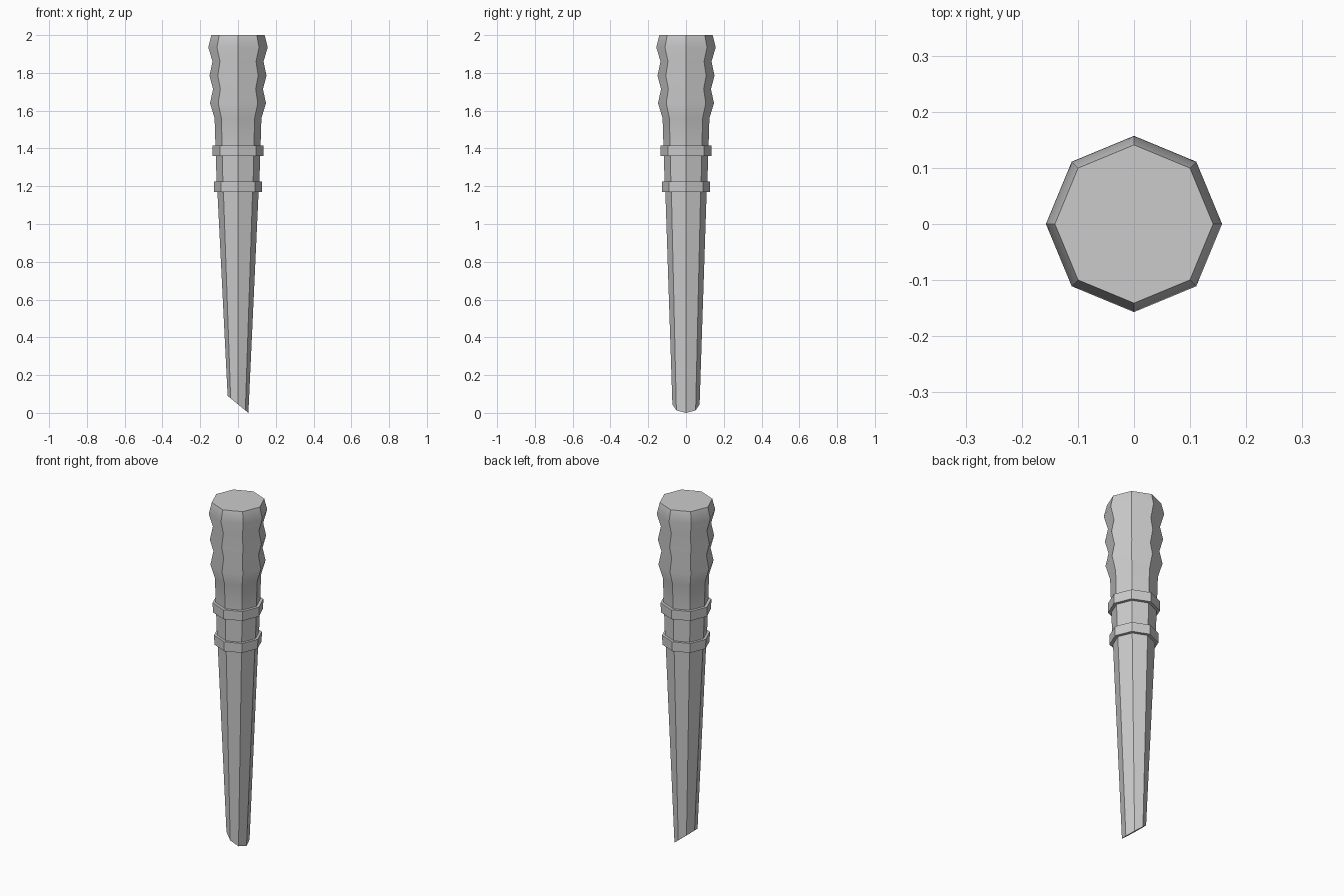
import bpy, bmesh, math

if "Cube" in bpy.data.objects:
    bpy.data.objects.remove(bpy.data.objects["Cube"])


def loft(name, rings):
    """Eight-sided closed solid; ring = (x radius, y radius, z, slant along x)."""
    bm = bmesh.new()
    loops = []
    for rx, ry, z, slant in rings:
        loop = []
        for i in range(8):
            a = i * math.pi / 4
            x = rx * math.cos(a)
            loop.append(bm.verts.new((x, ry * math.sin(a), z + slant * x)))
        loops.append(loop)
    for low, high in zip(loops, loops[1:]):
        for i in range(8):
            j = (i + 1) % 8
            bm.faces.new((low[i], low[j], high[j], high[i]))
    bm.faces.new(loops[0][::-1])
    bm.faces.new(loops[-1])
    bmesh.ops.recalc_face_normals(bm, faces=bm.faces)
    mesh = bpy.data.meshes.new(name)
    bm.to_mesh(mesh)
    bm.free()
    obj = bpy.data.objects.new(name, mesh)
    bpy.context.collection.objects.link(obj)
    bpy.ops.object.select_all(action='DESELECT')
    obj.select_set(True)
    bpy.context.view_layer.objects.active = obj
    bpy.ops.object.shade_smooth_by_angle(angle=math.radians(35))
    return obj


def round_rings(profile):
    return [(r, r, z, 0) for r, z in profile]


# Tapered shaft with a slanted, slightly flattened tip
loft("shaft", [(0.055, 0.072, 0.045, -0.82)] + round_rings([(0.11, 1.19)]))

# Neck and rippled grip
loft("grip", round_rings([
    (0.112, 1.19), (0.119, 1.40), (0.124, 1.56), (0.148, 1.64), (0.132, 1.715),
    (0.151, 1.785), (0.135, 1.86), (0.157, 1.935), (0.141, 2.0)]))

# Two raised collars
for name, r, z0, z1 in (("lower_collar", 0.127, 1.17, 1.225),
                        ("upper_collar", 0.135, 1.36, 1.415)):
    loft(name, round_rings([(r, z0), (r + 0.001, z1)]))
